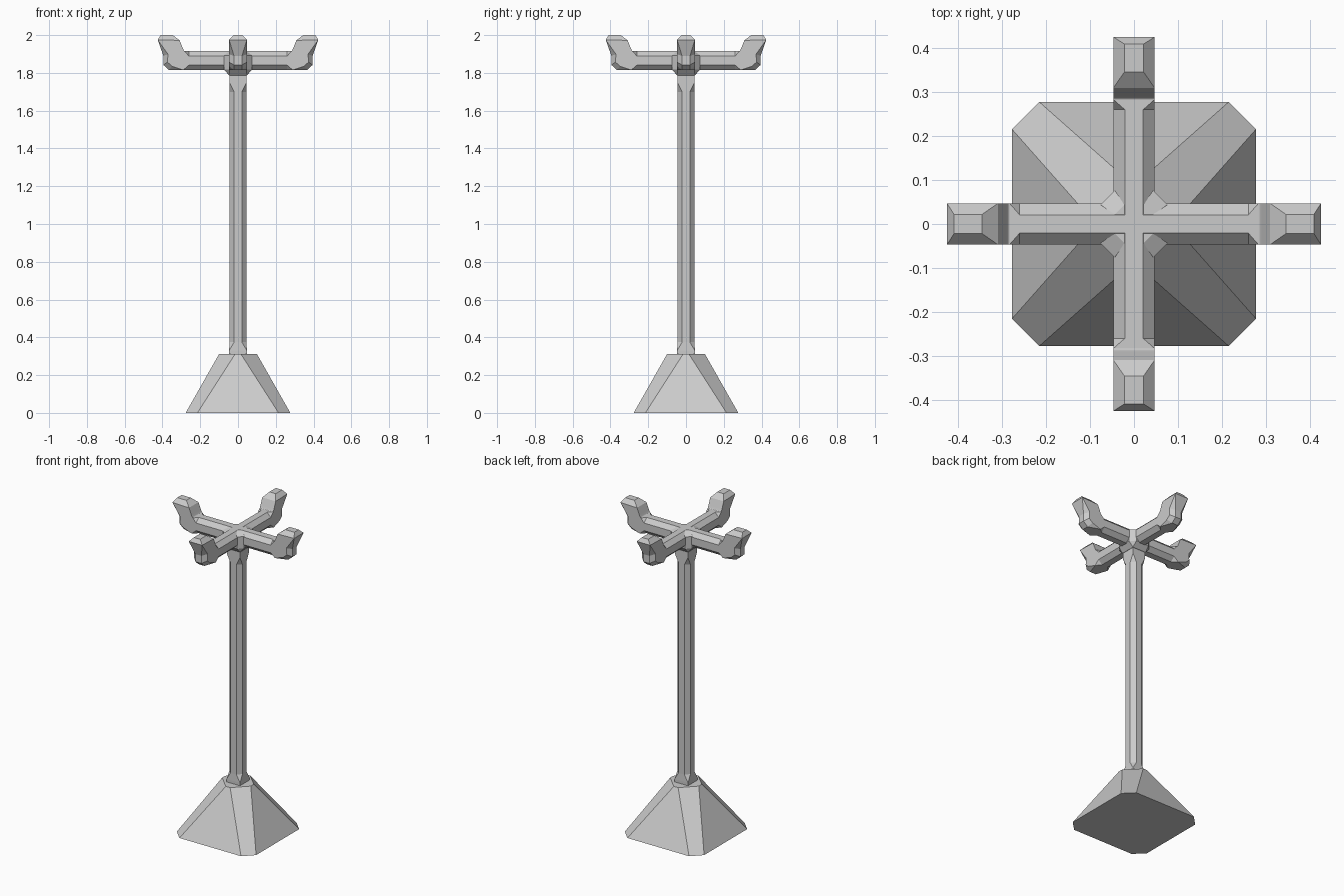
import bpy, bmesh
from math import pi
from mathutils import Vector, Matrix

if "Cube" in bpy.data.objects:
    bpy.data.objects.remove(bpy.data.objects["Cube"])


def loft(name, rings, turn=0.0):
    """Skin a list of equal-length point rings and cap both ends."""
    bm = bmesh.new()
    loops = [[bm.verts.new(p) for p in ring] for ring in rings]
    n = len(loops[0])
    for a, b in zip(loops, loops[1:]):
        for i in range(n):
            j = (i + 1) % n
            bm.faces.new((a[i], a[j], b[j], b[i]))
    bm.faces.new(loops[0][::-1])
    bm.faces.new(loops[-1])
    bmesh.ops.remove_doubles(bm, verts=bm.verts, dist=0.0002)
    bmesh.ops.recalc_face_normals(bm, faces=bm.faces)
    bm.transform(Matrix.Rotation(turn, 4, 'Z'))
    mesh = bpy.data.meshes.new(name)
    bm.to_mesh(mesh)
    bm.free()
    obj = bpy.data.objects.new(name, mesh)
    bpy.context.collection.objects.link(obj)
    return obj


def square(z, w, c):
    """Horizontal square of half width w with corners cut by c."""
    k = w - c
    return [(w, -k, z), (w, k, z), (k, w, z), (-k, w, z),
            (-w, k, z), (-w, -k, z), (-k, -w, z), (k, -w, z)]


def section(tx, tz, bx, bz, w, ct, cb):
    """Arm cross-section from inner/top point to outer/bottom point."""
    t, b = Vector((tx, 0, tz)), Vector((bx, 0, bz))
    d = (b - t).normalized()
    y = Vector((0, 1, 0))
    right = [t + y * (w - ct), t + d * ct + y * w,
             b - d * cb + y * w, b + y * (w - cb)]
    left = [Vector((p.x, -p.y, p.z)) for p in reversed(right)]
    return right + left


# Weighted foot
loft("base", [square(0, .277, .062), square(.312, .10, .085)])

# Post with stopped chamfers
loft("post", [square(.30, .047, 0), square(.33, .047, 0),
              square(.375, .045, .025), square(1.70, .045, .025),
              square(1.75, .045, 0), square(1.80, .045, 0)])

# Hub where the arms meet
loft("hub", [square(1.787, .047, 0), square(1.818, .075, .03),
             square(1.893, .075, .03), square(1.914, .045, .025)])

# Four arms with upturned hook ends
arm = [(.0, 1.915, .0, 1.815, .047, .026, .026),
       (.26, 1.915, .26, 1.815, .047, .026, .026),
       (.283, 1.915, .29, 1.815, .047, 0, 0),
       (.285, 1.916, .365, 1.815, .047, 0, .026),
       (.287, 1.919, .395, 1.842, .047, 0, .026),
       (.291, 1.928, .395, 1.89, .047, 0, .026),
       (.309, 1.972, .425, 1.975, .047, 0, 0),
       (.345, 2.0, .409, 2.0, .022, 0, 0)]
for i, side in enumerate(("right", "back", "left", "front")):
    loft("arm_" + side, [section(*s) for s in arm], i * pi / 2)
